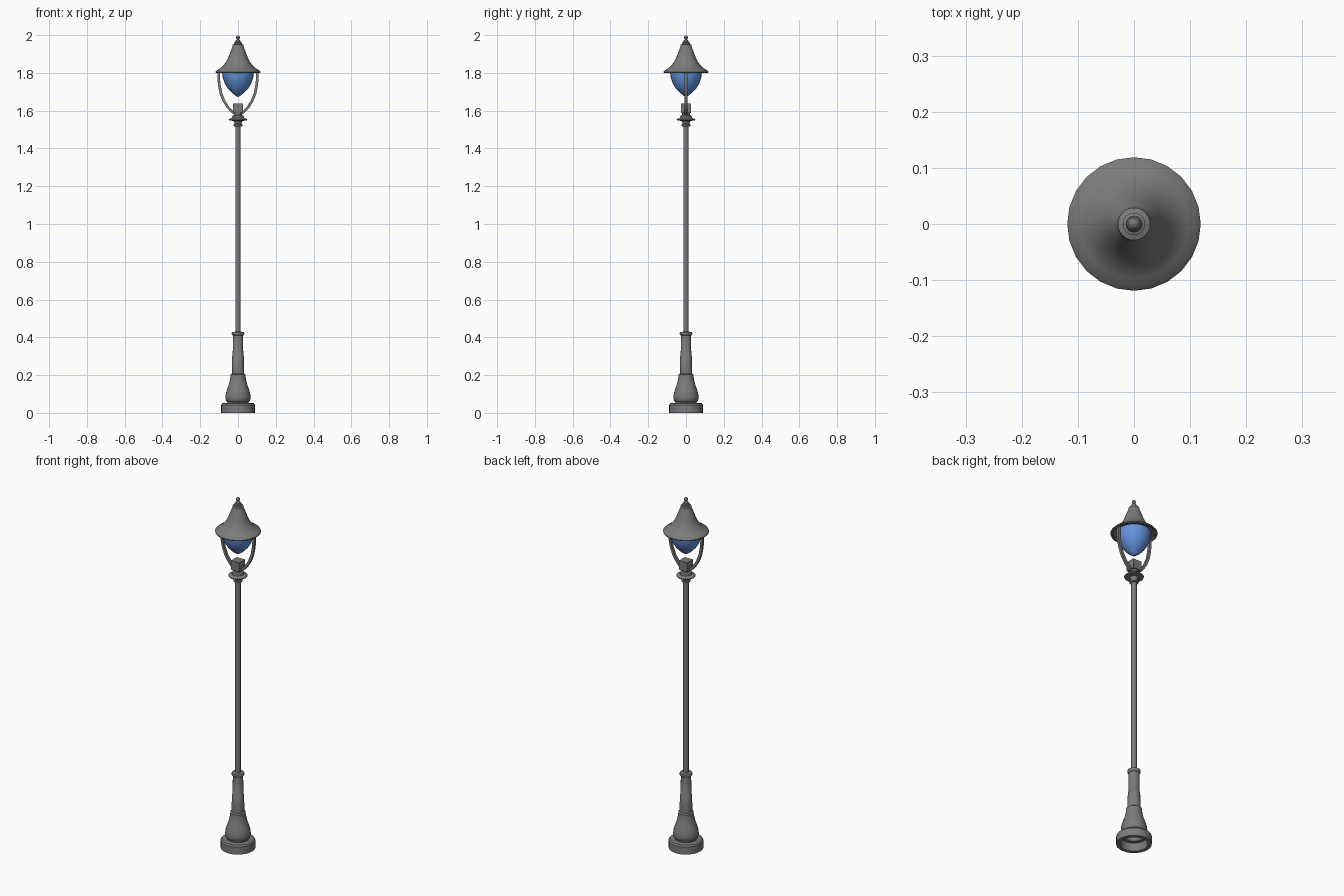
import bpy, bmesh, math
from mathutils import Vector

SIDES = 24


def paint(name, rgb):
    mat = bpy.data.materials.new(name)
    mat.diffuse_color = (*rgb, 1)
    return mat


iron = paint("dark_iron", (0.2, 0.2, 0.2))
blue = paint("blue_glass", (0.13, 0.3, 0.75))


def finish(name, bm, mat=iron, angle=35):
    bmesh.ops.recalc_face_normals(bm, faces=bm.faces)
    mesh = bpy.data.meshes.new(name)
    bm.to_mesh(mesh)
    bm.free()
    mesh.materials.append(mat)
    obj = bpy.data.objects.new(name, mesh)
    bpy.context.collection.objects.link(obj)
    bpy.ops.object.select_all(action='DESELECT')
    obj.select_set(True)
    bpy.context.view_layer.objects.active = obj
    bpy.ops.object.shade_smooth_by_angle(angle=math.radians(angle))
    return obj


def lathe(name, profile, sides=SIDES, mat=iron):
    """Spin an (r, z) profile around the z axis."""
    bm = bmesh.new()
    verts = [bm.verts.new((r, 0, z)) for r, z in profile]
    edges = [bm.edges.new(pair) for pair in zip(verts, verts[1:])]
    bmesh.ops.spin(bm, geom=verts + edges, cent=(0, 0, 0), axis=(0, 0, 1),
                   angle=math.tau, steps=sides, use_duplicate=False)
    bmesh.ops.remove_doubles(bm, verts=bm.verts, dist=1e-5)
    return finish(name, bm, mat)


# Foot: hollow drum with a flared bell above it
lathe("base_drum", [(0.066, 0.045), (0.07, 0.0), (0.09, 0.0), (0.09, 0.043),
                    (0.084, 0.051), (0.058, 0.053), (0.054, 0.048)])
lathe("base_bell", [(0.055, 0.05), (0.056, 0.058), (0.064, 0.066), (0.067, 0.08),
                    (0.065, 0.1), (0.058, 0.125), (0.049, 0.15), (0.043, 0.175),
                    (0.04, 0.195), (0.04, 0.203), (0.033, 0.208)])

# Tapered sleeve with a rolled collar
lathe("lower_sleeve", [(0.033, 0.2), (0.033, 0.24), (0.031, 0.3), (0.028, 0.305),
                       (0.027, 0.41), (0.032, 0.414), (0.034, 0.42),
                       (0.032, 0.428), (0.014, 0.43)])

# Slim pole
lathe("pole", [(0, 0.2), (0.0145, 0.2), (0.0145, 1.53), (0, 1.53)], 16)

# Stacked rings at the pole head
lathe("pole_head", [(0.014, 1.515), (0.023, 1.518), (0.023, 1.527), (0.018, 1.531),
                    (0.021, 1.54), (0.024, 1.546), (0.048, 1.548), (0.05, 1.553),
                    (0.046, 1.557), (0.032, 1.562), (0.03, 1.572), (0.02, 1.577),
                    (0.02, 1.595), (0, 1.595)])

# Square socket block
bm = bmesh.new()
bmesh.ops.create_cube(bm, size=0.052)
bmesh.ops.translate(bm, vec=(0, 0, 1.613), verts=bm.verts)
finish("socket_block", bm)

# Pair of curved arms, flat bars swept along one path and mirrored
path = [Vector(p) for p in [(0.008, 1.582), (0.03, 1.593), (0.051, 1.615),
                            (0.074, 1.65), (0.09, 1.69), (0.099, 1.735),
                            (0.102, 1.77), (0.103, 1.81)]]
for side, label in ((1, "right"), (-1, "left")):
    bm = bmesh.new()
    rings = []
    for i, p in enumerate(path):
        t = (path[min(i + 1, len(path) - 1)] - path[max(i - 1, 0)]).normalized()
        n = Vector((-t.y, t.x)) * 0.007
        rings.append([bm.verts.new((side * (p.x + a * n.x), b * 0.007, p.y + a * n.y))
                      for a, b in ((1, 1), (1, -1), (-1, -1), (-1, 1))])
    for r, s in zip(rings, rings[1:]):
        for k in range(4):
            bm.faces.new((r[k], r[k - 1], s[k - 1], s[k]))
    bm.faces.new(rings[0])
    bm.faces.new(rings[-1])
    finish(label + "_arm", bm)

# Blue pointed globe
lathe("globe", [(0, 1.673), (0.012, 1.679), (0.033, 1.695), (0.054, 1.717),
                (0.07, 1.743), (0.08, 1.772), (0.085, 1.805), (0.085, 1.812)], mat=blue)

# Bell-shaped shade with an inset underside
lathe("shade", [(0.08, 1.812), (0.106, 1.808), (0.108, 1.8), (0.118, 1.801),
                (0.119, 1.806), (0.112, 1.814), (0.097, 1.822), (0.08, 1.836),
                (0.065, 1.855), (0.052, 1.88), (0.043, 1.905), (0.035, 1.925),
                (0.029, 1.94), (0.029, 1.949), (0.02, 1.952), (0.02, 1.96),
                (0.013, 1.963)])

# Finial on top
lathe("finial", [(0.015, 1.958), (0.013, 1.97), (0.008, 1.974), (0.006, 1.978),
                 (0.010, 1.983), (0.011, 1.987), (0.008, 1.993), (0, 2.0)], 16)
